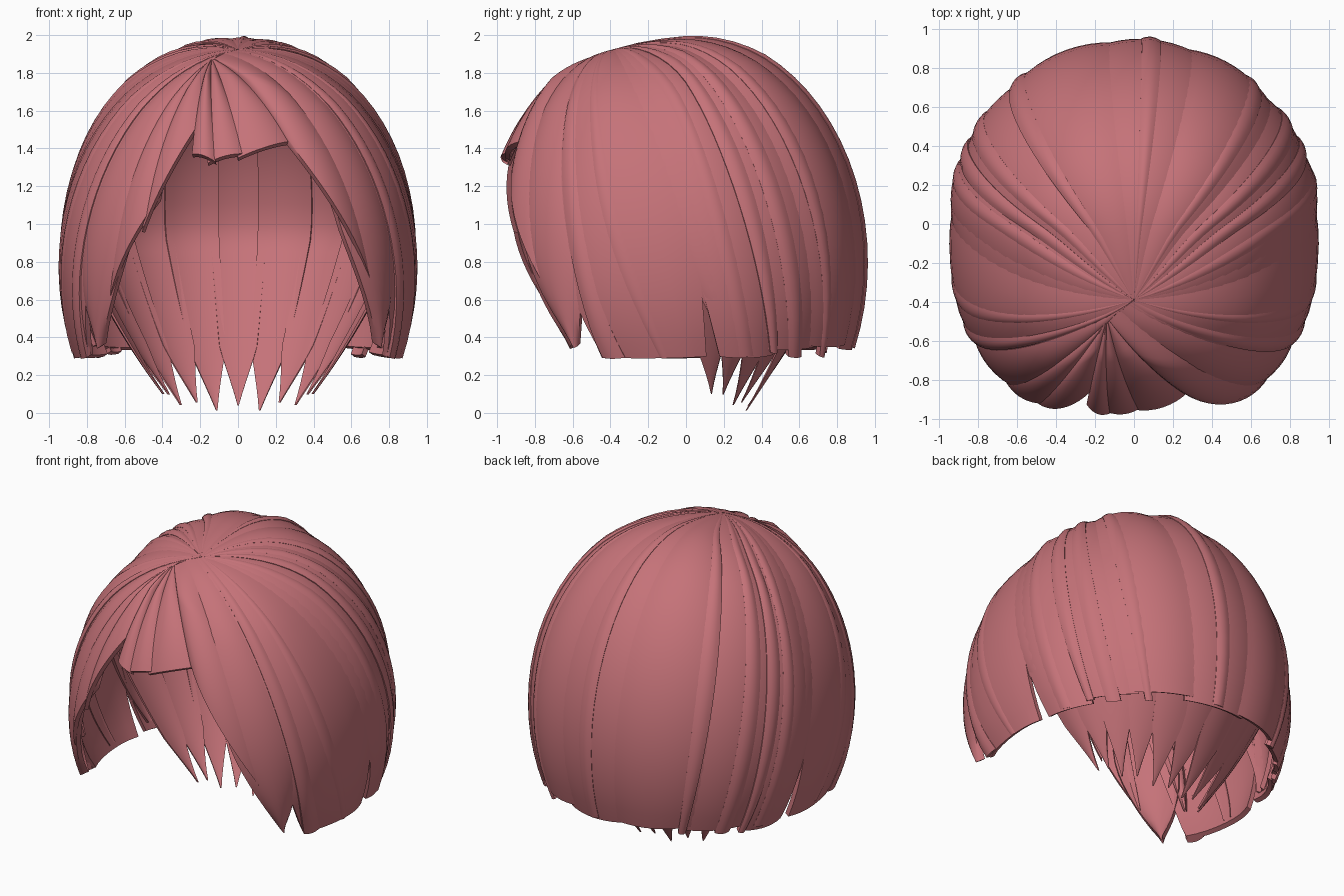
import bpy, bmesh, math, random
from mathutils import Vector

if "Cube" in bpy.data.objects:
    bpy.data.objects.remove(bpy.data.objects["Cube"])

random.seed(4)
hair = bpy.data.materials.new("dusty_pink_hair")
hair.diffuse_color = (0.56, 0.17, 0.19, 1)
hair.use_nodes = True
hair.node_tree.nodes["Principled BSDF"].inputs["Base Color"].default_value = hair.diffuse_color
hair.roughness = 0.6

BACK_POLE = Vector((0.0, -0.30, 0.954)).normalized()
FRONT_POLE = Vector((-0.15, -0.38, 0.92)).normalized()


def direction(az, z):
    """Unit direction for an azimuth (0 = front, + = right) ending at height z."""
    zn = (z - 0.8) / 1.2
    r, a = math.sqrt(max(0, 1 - zn * zn)), math.radians(az)
    return Vector((r * math.sin(a), -r * math.cos(a), zn))


def arc(az, z, t):
    """Great arc from the crown to the end of the strand."""
    k = min(1, max(0, (abs(az) - 25) / 50))
    pole = FRONT_POLE.lerp(BACK_POLE, k).normalized()
    return pole.slerp(direction(az, z), t)


def on_head(d, scale):
    """Ellipsoid head shape, pushed forward at the front."""
    w = min(1, max(0, -d.y / 0.4))
    w = w * w * (3 - 2 * w)
    return Vector((0.95 * d.x * scale, 0.95 * d.y * scale - 0.13 * w, 0.8 + 1.2 * d.z * scale))


def shell(name, point, cols, rows, thick):
    """Closed curved lock from point(u, t, depth), u in -1..1 and t in 0..1."""
    bm = bmesh.new()
    layers = []
    for depth in (0, thick):
        layers.append([[bm.verts.new(point(2 * i / cols - 1, j / rows, depth))
                        for i in range(cols + 1)] for j in range(rows + 1)])
    top, low = layers
    for j in range(rows):
        for i in range(cols):
            for g in layers:
                bm.faces.new((g[j][i], g[j][i + 1], g[j + 1][i + 1], g[j + 1][i]))
        for i in (0, cols):
            bm.faces.new((top[j][i], top[j + 1][i], low[j + 1][i], low[j][i]))
    for i in range(cols):
        for j in (0, rows):
            bm.faces.new((top[j][i], top[j][i + 1], low[j][i + 1], low[j][i]))
    bmesh.ops.recalc_face_normals(bm, faces=bm.faces)
    me = bpy.data.meshes.new(name)
    bm.to_mesh(me)
    bm.free()
    me.materials.append(hair)
    ob = bpy.data.objects.new(name, me)
    bpy.context.collection.objects.link(ob)
    return ob


def lock(name, a0, a1, z0, z1, lift=0.0, arch=0.025, tip=0.0, thick=0.03, cols=8, taper=0.55):
    """Outer lock between two azimuths; tip > 0 narrows the end to a point."""
    def point(u, t, depth):
        s = 0.5 + 0.5 * u
        tt = 0.004 + 0.996 * t
        d = arc(a0 + (a1 - a0) * s, z0 + (z1 - z0) * s, tt)
        if tip:
            f = max(0, (t - taper) / (1 - taper))
            mid = arc((a0 + a1) / 2, (z0 + z1) / 2, tt)
            d = d.lerp(mid, tip * f ** 1.5).normalized()
        grow = min(1, t * 3)
        return on_head(d, 0.982 + (lift + arch * (1 - u * u)) * grow - depth)
    return shell(name, point, cols, 24, thick)


def nape_lock(name, a0, a1, tip_z, lift):
    """Inner lock that hugs the head, then curls in to a pointed end at the neck."""
    def path(az, t, scale):
        if t < 0.55:
            return on_head(arc(az, 0.95, 0.004 + 0.996 * t / 0.55), scale)
        v = (t - 0.55) / 0.45
        p0 = on_head(arc(az, 0.95, 1), scale)
        a = math.radians(az)
        k = scale / 0.93
        p2 = Vector((0.40 * k * math.sin(a), 0.11 - 0.22 * k * math.cos(a), tip_z))
        p1 = (p0 + p2) * 0.54
        p1.z = 0.49
        return p0 * (1 - v) ** 2 + p1 * 2 * v * (1 - v) + p2 * v * v

    def point(u, t, depth):
        mid, half = (a0 + a1) / 2, (a1 - a0) / 2
        scale = 0.93 + lift + 0.01 * (1 - u * u) - depth
        f = max(0, (t - 0.84) / 0.16)
        return path(mid + half * u * (1 - 0.95 * f ** 1.3), t, scale)
    return shell(name, point, 6, 32, 0.02)


# Crown underlay
lock("crown_cap", -180, 180, 1.72, 1.72, lift=-0.012, arch=0, thick=0.02, cols=48)

# Short centre fringe
lock("fringe_left_lock", -17, -8, 1.37, 1.33, lift=0.015, arch=0.03)
lock("fringe_middle_lock", -11, 2, 1.33, 1.38, lift=0.004)
lock("fringe_right_lock", 0, 21, 1.36, 1.45)

# Swept bangs framing the face
lock("right_bang", 19, 51, 1.46, 0.62, lift=0.006, arch=0.035, cols=14)
lock("right_bang_tip", 45, 72, 0.42, 0.28, tip=0.95, arch=0.03, taper=0.7)
lock("left_bang_upper", -33, -15.5, 0.96, 1.56, lift=0.008, arch=0.03, cols=12)
lock("left_bang_lower", -48, -28, 0.58, 1.14, arch=0.03, cols=10)
lock("left_bang_tip", -72, -42, 0.27, 0.42, tip=0.95, arch=0.03, taper=0.7)

# Side locks on both sides, parted above the ear
for s, side in ((1, "right"), (-1, "left")):
    for k, (a, b, z, lift, tip) in enumerate((
            (61, 72, 0.52, -0.006, 0.9), (61, 105, 0.29, 0.004, 0.35),
            (92, 120, 0.34, -0.008, 0.85), (101, 124, 0.29, 0.002, 0.1))):
        ends = sorted((s * a, s * b))
        lock(f"{side}_side_lock_{k + 1}", *ends, z, z + 0.01, lift=lift, tip=tip)
    # thin raised strands
    for k, a in enumerate((72, 84, 113, 121, 131, 146)):
        c = s * (a + random.uniform(-1.5, 1.5))
        z = 0.29 + random.uniform(0, 0.04)
        lock(f"{side}_thin_strand_{k + 1}", c - 3, c + 3, z, z, lift=0.022,
             arch=0.012, tip=0.5 * (k % 2), cols=4)

# Broad back panels
edges = (118, 140, 163, 188, 215, 242)
for k in range(5):
    z = 0.33 + 0.02 * (k % 2)
    lock(f"back_panel_{k + 1}", edges[k] - 2, edges[k + 1] + 2, z, z + 0.01,
         lift=0.008 * (k % 2), arch=0.022, cols=10)
lock("back_centre_strand", 173, 178, 0.35, 0.35, lift=0.024, arch=0.012, cols=4)

# Inner nape layer with pointed ends
for k in range(11):
    a = 88 + 16.7 * k
    edge = abs(k - 5) / 5
    nape_lock(f"nape_lock_{k + 1}", a - 1.5, a + 18.2,
              0.01 + 0.09 * edge ** 2 + 0.03 * (k % 2), 0.005 * (k % 2))

# Smooth surfaces with crisp cut ends
bpy.ops.object.select_all(action='SELECT')
bpy.context.view_layer.objects.active = bpy.context.collection.objects[0]
bpy.ops.object.shade_smooth_by_angle(angle=math.radians(40))
